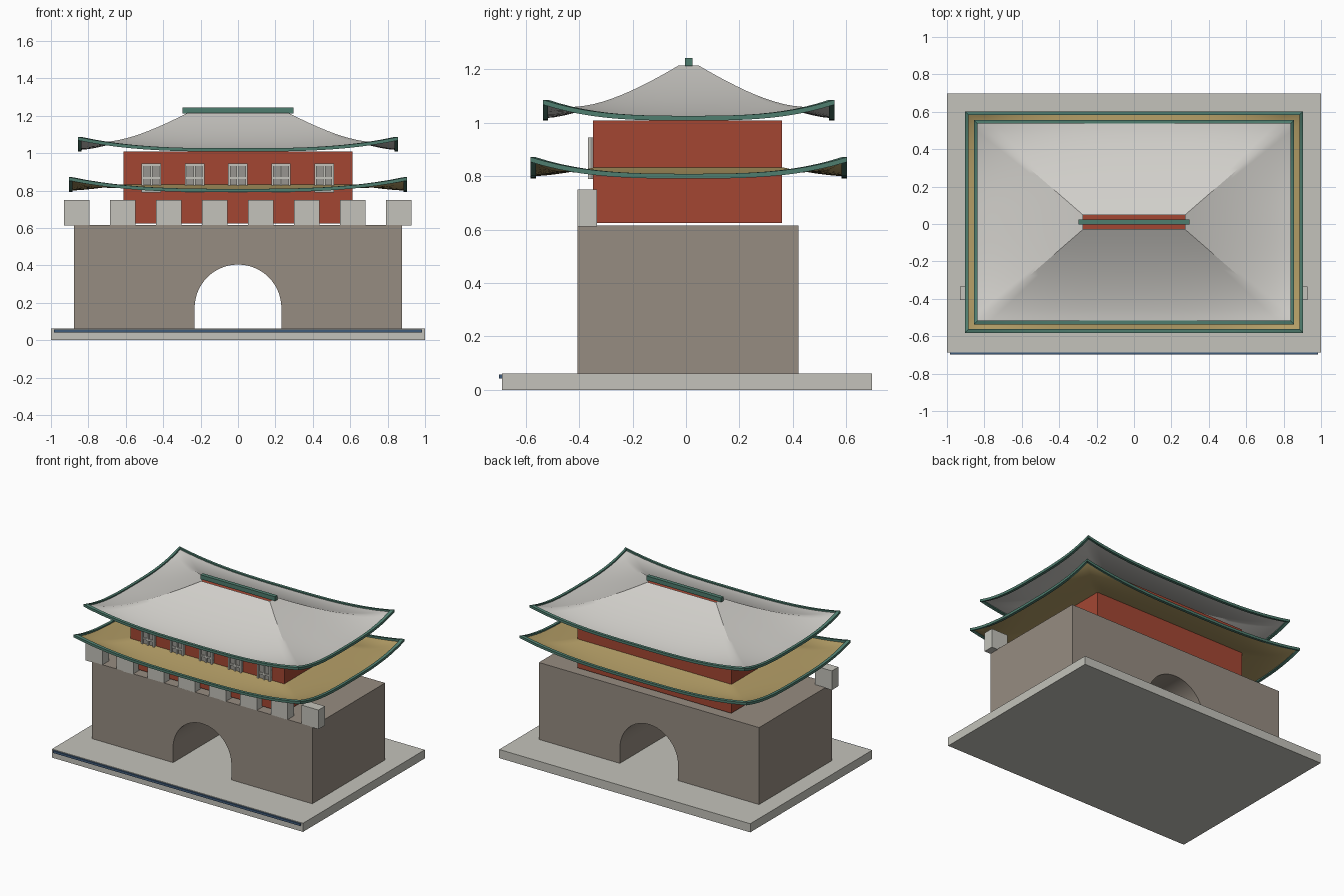
import bpy, bmesh, math

if "Cube" in bpy.data.objects:
    bpy.data.objects.remove(bpy.data.objects["Cube"])


def material(name, r, g, b):
    m = bpy.data.materials.new(name)
    m.diffuse_color = tuple((c / 255) ** 2.2 for c in (r, g, b)) + (1,)
    m.use_nodes = True
    m.node_tree.nodes["Principled BSDF"].inputs["Base Color"].default_value = m.diffuse_color
    return m


STONE = material("pale stone", 194, 193, 185)
WALL = material("taupe wall", 149, 139, 128)
RED = material("red plaster", 162, 72, 54)
ROOF = material("light grey tile", 208, 206, 201)
TAN = material("tan tile", 178, 156, 102)
GREEN = material("green trim", 80, 124, 110)
BLUE = material("blue edging", 66, 92, 122)
PANE = material("grey pane", 150, 148, 142)


def finish(name, bm, mat, smooth=False):
    bmesh.ops.recalc_face_normals(bm, faces=bm.faces)
    me = bpy.data.meshes.new(name)
    bm.to_mesh(me)
    bm.free()
    me.materials.append(mat)
    ob = bpy.data.objects.new(name, me)
    bpy.context.collection.objects.link(ob)
    if smooth:
        bpy.ops.object.select_all(action='DESELECT')
        ob.select_set(True)
        bpy.context.view_layer.objects.active = ob
        bpy.ops.object.shade_smooth_by_angle(angle=math.radians(30))
    return ob


def box(name, x0, x1, y0, y1, z0, z1, mat):
    bm = bmesh.new()
    bmesh.ops.create_cube(bm, size=1)
    for v in bm.verts:
        v.co = ((x0 + x1) / 2 + v.co.x * (x1 - x0),
                (y0 + y1) / 2 + v.co.y * (y1 - y0),
                (z0 + z1) / 2 + v.co.z * (z1 - z0))
    return finish(name, bm, mat)


N = 24       # segments along each eave
CY = 0.01    # centre line of the roofs


def ring(hx, hy, height):
    """Points round a rectangle; height(s) depends on the position -1..1 on a side."""
    pts = []
    corners = [(-1, -1), (1, -1), (1, 1), (-1, 1)]
    for k in range(4):
        (ax, ay), (bx, by) = corners[k], corners[(k + 1) % 4]
        for i in range(N):
            f = i / N
            pts.append(((ax + (bx - ax) * f) * hx,
                        CY + (ay + (by - ay) * f) * hy, height(2 * f - 1)))
    return pts


def loft(name, rings, mat, closed=False):
    bm = bmesh.new()
    rows = [[bm.verts.new(p) for p in r] for r in rings]
    pairs = list(zip(rows, rows[1:]))
    if closed:
        pairs.append((rows[-1], rows[0]))
    for a, b in pairs:
        for i in range(len(a)):
            j = (i + 1) % len(a)
            bm.faces.new((a[i], a[j], b[j], b[i]))
    return finish(name, bm, mat, True)


def curved_roof(name, top, eave, z_eave, rise, lift, mat):
    # Concave sheet from the open top to the upswept eave
    rings = []
    steps = 14
    for k in range(steps + 1):
        t = k / steps
        rings.append(ring(
            top[0] + (eave[0] - top[0]) * t, top[1] + (eave[1] - top[1]) * t,
            lambda s, t=t: z_eave + rise * (1 - t) ** 1.5 + lift * abs(s) ** 3 * t ** 4))
    loft(name, rings, mat)
    # Square trim following the eave
    trim = []
    for d, dz in ((-0.01, -0.009), (0.01, -0.009), (0.01, 0.009), (-0.01, 0.009)):
        trim.append(ring(eave[0] + d, eave[1] + d,
                         lambda s, dz=dz: z_eave + dz + lift * abs(s) ** 3))
    loft(name + "_trim", trim, GREEN, closed=True)


# Plinth and its front edging
box("plinth", -1, 1, -0.688, 0.697, 0, 0.062, STONE)
box("plinth_edging", -0.985, 0.985, -0.699, -0.687, 0.042, 0.058, BLUE)

# Gate wall with an arched passage
R, SPRING, Z0, Z1, HX = 0.232, 0.172, 0.062, 0.616, 0.877
outline = [(-HX, Z0), (-HX, Z1), (HX, Z1), (HX, Z0), (R, Z0)]
outline += [(R * math.cos(a), SPRING + R * math.sin(a))
            for a in (math.pi * i / 32 for i in range(33))]
outline.append((-R, Z0))
bm = bmesh.new()
face = bm.faces.new([bm.verts.new((x, -0.407, z)) for x, z in outline])
ext = bmesh.ops.extrude_face_region(bm, geom=[face])
bmesh.ops.translate(bm, vec=(0, 0.828, 0),
                    verts=[g for g in ext["geom"] if isinstance(g, bmesh.types.BMVert)])
finish("gate_wall", bm, WALL, True)

# Battlements along the front
for i in range(8):
    x = -0.862 + i * 0.2459
    box(f"battlement_{i + 1}", x - 0.067, x + 0.067, -0.407, -0.333, 0.612, 0.75, STONE)

# Red hall
box("hall", -0.613, 0.613, -0.348, 0.36, 0.625, 1.008, RED)

# Windows: pane with frame and crossbars
for i in range(5):
    x = -0.463 + i * 0.231
    zc, w, h = 0.867, 0.052, 0.077
    box(f"window_pane_{i + 1}", x - w, x + w, -0.357, -0.347, zc - h, zc + h, PANE)
    for s in (-1, 0, 1):
        bx, bz = x + s * (w - 0.006), zc + s * (h - 0.006)
        box(f"window_upright_{i + 1}", bx - 0.006, bx + 0.006, -0.366, -0.348,
            zc - h, zc + h, STONE)
        box(f"window_crossbar_{i + 1}", x - w, x + w, -0.365, -0.348,
            bz - 0.006, bz + 0.006, STONE)

# Two upswept roofs and the ridge beam
curved_roof("lower_roof", (0.6, 0.342), (0.894, 0.582), 0.80, 0.035, 0.062, TAN)
curved_roof("upper_roof", (0.272, 0.038), (0.846, 0.536), 1.017, 0.197, 0.06, ROOF)
box("ridge_beam", -0.297, 0.297, -0.003, 0.025, 1.212, 1.243, GREEN)
